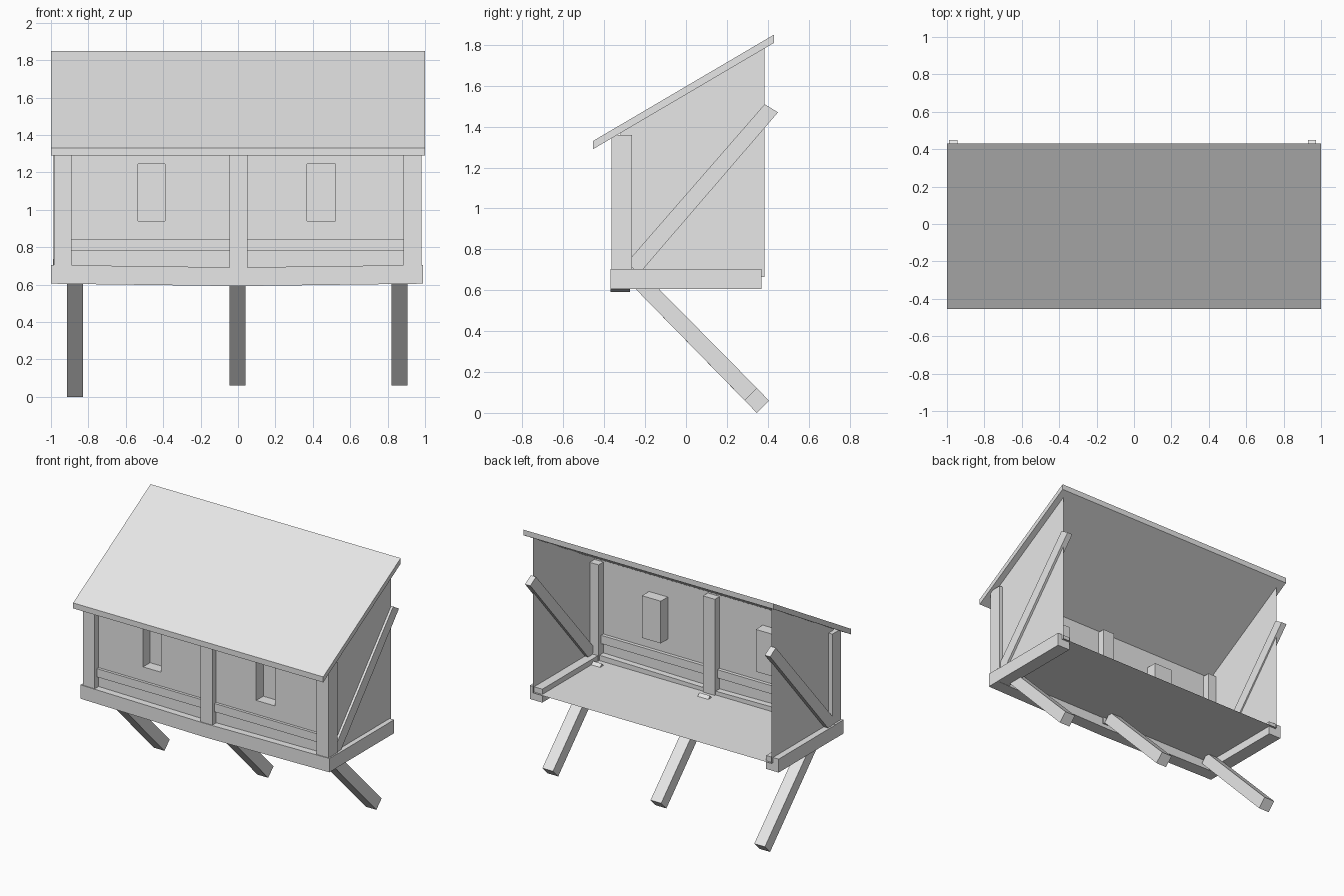
import bpy, bmesh

cube = bpy.data.objects.get("Cube")
if cube:
    bpy.data.objects.remove(cube, do_unlink=True)

grey = bpy.data.materials.new("plain_grey")
grey.use_nodes = True
grey.diffuse_color = (0.8, 0.8, 0.8, 1)
grey.node_tree.nodes["Principled BSDF"].inputs["Base Color"].default_value = (0.8, 0.8, 0.8, 1)


def finish(name, bm):
    mesh = bpy.data.meshes.new(name)
    bm.to_mesh(mesh)
    bm.free()
    mesh.materials.append(grey)
    obj = bpy.data.objects.new(name, mesh)
    bpy.context.collection.objects.link(obj)
    return obj


def prism(name, x0, x1, profile):
    """Solid made by stretching a (y, z) outline from x0 to x1."""
    bm = bmesh.new()
    face = bm.faces.new([bm.verts.new((x0, y, z)) for y, z in profile])
    ext = bmesh.ops.extrude_face_region(bm, geom=[face])
    moved = [v for v in ext["geom"] if isinstance(v, bmesh.types.BMVert)]
    bmesh.ops.translate(bm, verts=moved, vec=(x1 - x0, 0, 0))
    bmesh.ops.recalc_face_normals(bm, faces=bm.faces)
    return finish(name, bm)


def box(name, x0, x1, y0, y1, z0, z1):
    return prism(name, x0, x1, [(y0, z0), (y1, z0), (y1, z1), (y0, z1)])


def quad(bm, *points):
    bm.faces.new([bm.verts.new(p) for p in points])


# Main levels of the shed
WALL_X, FRONT_Y, BACK_Y, FLOOR_Z = 0.955, -0.32, 0.385, 0.665
EAVE_Z, RIDGE_Z = 1.37, 1.785
WIN_Z = (0.94, 1.245)
WINDOWS = [(-0.535, -0.39), (0.37, 0.52)]
RECESS_Y = FRONT_Y + 0.08

# Sloping roof slab
prism("roof", -1, 1, [(-0.455, 1.29), (0.43, 1.81), (0.43, 1.85), (-0.455, 1.33)])

# Floor sheet
bm = bmesh.new()
quad(bm, (-WALL_X, FRONT_Y, FLOOR_Z), (WALL_X, FRONT_Y, FLOOR_Z),
     (WALL_X, BACK_Y, FLOOR_Z), (-WALL_X, BACK_Y, FLOOR_Z))
finish("floor", bm)

# Side wall sheets
for side, s in (("right", -1), ("left", 1)):
    x = s * WALL_X
    pts = [(x, FRONT_Y, FLOOR_Z), (x, BACK_Y, FLOOR_Z),
           (x, BACK_Y, RIDGE_Z), (x, FRONT_Y, EAVE_Z)]
    bm = bmesh.new()
    quad(bm, *(pts if s > 0 else pts[::-1]))
    finish(side + "_wall", bm)

# Front wall sheet with two recessed windows
bm = bmesh.new()
xs = [-WALL_X, *WINDOWS[0], *WINDOWS[1], WALL_X]
zs = [FLOOR_Z, *WIN_Z, EAVE_Z]
for a, b in zip(xs, xs[1:]):
    for c, d in zip(zs, zs[1:]):
        y = FRONT_Y
        if (a, b) in WINDOWS and c == WIN_Z[0]:
            y = RECESS_Y
            rim = [(a, c), (b, c), (b, d), (a, d)]
            for (xa, za), (xb, zb) in zip(rim, rim[1:] + rim[:1]):
                quad(bm, (xa, FRONT_Y, za), (xb, FRONT_Y, zb), (xb, y, zb), (xa, y, za))
        quad(bm, (a, y, c), (b, y, c), (b, y, d), (a, y, d))
bmesh.ops.remove_doubles(bm, verts=bm.verts, dist=0.0001)
finish("front_wall", bm)

# Upright posts and the rails between them
for name, x0, x1 in (("right_post", -0.985, -0.89), ("middle_post", -0.045, 0.05),
                     ("left_post", 0.885, 0.98)):
    box(name, x0, x1, -0.365, -0.265, 0.62, 1.36)
box("right_rail", -0.9, -0.04, -0.34, -0.295, 0.78, 0.84)
box("left_rail", 0.04, 0.89, -0.34, -0.295, 0.78, 0.84)

# Front sill, sagging slightly at its middle
sill = box("front_sill", -1, 0.99, -0.37, -0.275, 0.605, 0.705)
bm = bmesh.new()
bm.from_mesh(sill.data)
long_edges = [e for e in bm.edges if abs(e.verts[0].co.x - e.verts[1].co.x) > 1]
bmesh.ops.subdivide_edges(bm, edges=long_edges, cuts=1)
for v in bm.verts:
    if abs(v.co.x) < 0.5:
        v.co.z -= 0.013
bm.to_mesh(sill.data)
bm.free()

# Side sills
box("right_sill", -1, -0.9, -0.368, 0.37, 0.606, 0.703)
box("left_sill", 0.89, 0.99, -0.368, 0.37, 0.606, 0.703)

# Diagonal wall braces, passing through the side walls
brace = [(-0.29, 0.735), (-0.23, 0.68), (0.45, 1.47), (0.385, 1.51)]
prism("right_brace", -0.988, -0.945, brace)
prism("left_brace", 0.93, 0.972, brace)

# Slanted support legs, the right one longer
for name, x0, x1, extra in (("right_leg", -0.915, -0.83, 0.058),
                            ("middle_leg", -0.045, 0.04, 0),
                            ("left_leg", 0.82, 0.905, 0)):
    prism(name, x0, x1, [(-0.265, 0.625), (0.288 + extra, 0.06 - extra * 1.03),
                         (0.348 + extra, 0.12 - extra * 1.03), (-0.21, 0.685)])
